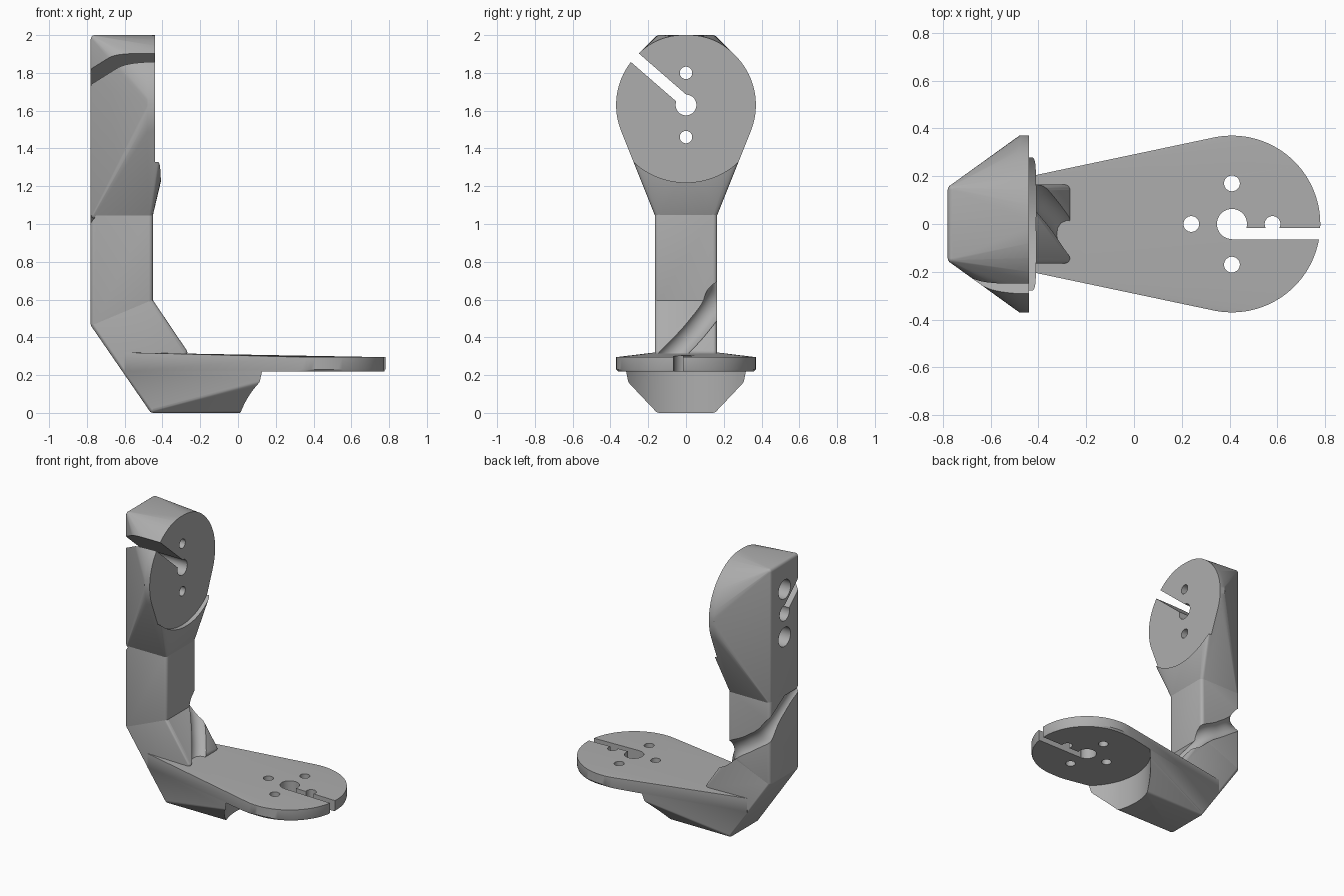
import bpy, bmesh
from math import sin, cos, pi, radians
from mathutils import Vector, Matrix

if "Cube" in bpy.data.objects:
    bpy.data.objects.remove(bpy.data.objects["Cube"])

grey = bpy.data.materials.new("plain_grey")
grey.use_nodes = True
COLOUR = (0.42, 0.42, 0.42, 1)
grey.diffuse_color = COLOUR
grey.node_tree.nodes["Principled BSDF"].inputs["Base Color"].default_value = COLOUR

FILLET = 0.022
HALF = 0.165


def link(bm, name):
    bmesh.ops.recalc_face_normals(bm, faces=bm.faces)
    mesh = bpy.data.meshes.new(name)
    bm.to_mesh(mesh)
    bm.free()
    obj = bpy.data.objects.new(name, mesh)
    bpy.context.collection.objects.link(obj)
    return obj


def rounded(x, z, half=HALF):
    """Small spheres at the mirrored corners; their hull has soft edges."""
    pts = []
    for side in (-1, 1):
        c = Vector((x, side * (half - FILLET), z))
        for i in range(9):
            lat = pi * i / 8
            for j in range(16):
                lon = pi * j / 8
                d = Vector((sin(lat) * cos(lon), sin(lat) * sin(lon), cos(lat)))
                pts.append(c + d * FILLET)
    return pts


def ring(centre, radius, axis, count=96):
    pts = []
    for i in range(count):
        a, b = radius * cos(2 * pi * i / count), radius * sin(2 * pi * i / count)
        pts.append(Vector(centre) + Vector((0, a, b) if axis == "X" else (a, b, 0)))
    return pts


def hull(name, pts):
    bm = bmesh.new()
    for p in pts:
        bm.verts.new(p)
    bmesh.ops.remove_doubles(bm, verts=bm.verts, dist=0.0005)
    bmesh.ops.convex_hull(bm, input=bm.verts)
    bmesh.ops.delete(bm, geom=[v for v in bm.verts if not v.link_faces], context="VERTS")
    bmesh.ops.dissolve_limit(bm, angle_limit=radians(0.3), verts=bm.verts, edges=bm.edges)
    return link(bm, name)


def cyl(centre, radius, depth, axis, segments=48):
    bm = bmesh.new()
    turn = Matrix.Rotation(pi / 2, 4, "Y") if axis == "X" else Matrix.Identity(4)
    bmesh.ops.create_cone(bm, cap_ends=True, segments=segments, radius1=radius,
                          radius2=radius, depth=depth,
                          matrix=Matrix.Translation(centre) @ turn)
    return link(bm, "cutter")


def box(centre, size, angle=0):
    bm = bmesh.new()
    bmesh.ops.create_cube(bm, size=1, matrix=Matrix.Translation(centre)
                          @ Matrix.Rotation(angle, 4, "X") @ Matrix.Diagonal((*size, 1)))
    return link(bm, "cutter")


def tube(path, radius):
    curve = bpy.data.curves.new("groove_path", "CURVE")
    curve.dimensions = "3D"
    curve.bevel_depth = radius
    curve.bevel_resolution = 6
    curve.use_fill_caps = True
    spline = curve.splines.new("BEZIER")
    spline.bezier_points.add(len(path) - 1)
    for point, co in zip(spline.bezier_points, path):
        point.co = co
        point.handle_left_type = point.handle_right_type = "AUTO"
    temp = bpy.data.objects.new("groove_path", curve)
    bpy.context.collection.objects.link(temp)
    graph = bpy.context.evaluated_depsgraph_get()
    bm = bmesh.new()
    bm.from_mesh(temp.evaluated_get(graph).to_mesh())
    bmesh.ops.remove_doubles(bm, verts=bm.verts, dist=0.0001)
    bpy.data.objects.remove(temp)
    return link(bm, "cutter")


def select(obj):
    bpy.ops.object.select_all(action="DESELECT")
    obj.select_set(True)
    bpy.context.view_layer.objects.active = obj


def cut(obj, cutters):
    select(obj)
    for c in cutters:
        c.hide_render = True
        mod = obj.modifiers.new("cut", "BOOLEAN")
        mod.operation = "DIFFERENCE"
        mod.solver = "EXACT"
        mod.object = c
        bpy.ops.object.modifier_apply(modifier=mod.name)
    for c in cutters:
        bpy.data.objects.remove(c)


def finish(obj):
    obj.data.materials.clear()
    obj.data.materials.append(grey)
    select(obj)
    bpy.ops.object.shade_smooth_by_angle(angle=radians(30))


# Shared corner positions of the arm (inset by the fillet)
BACK, FRONT = -0.78 + FILLET, -0.45 - FILLET
joint = rounded(BACK, 1.05) + rounded(FRONT, 1.05)
bend = rounded(BACK, 0.47) + rounded(FRONT, 0.59)
foot = rounded(-0.45, FILLET)

# Upper head: block flaring into a round mounting face
HZ = 1.63
head = hull("upper_head", joint + rounded(BACK, 2 - FILLET)
            + ring((-0.48, 0, HZ), 0.37, "X") + ring((-0.40, 0, HZ), 0.37, "X"))
slot_angle = radians(139)
cuts = [cyl((-0.24, 0, HZ), 0.41, 0.4, "X", 128),
        cyl((-0.6, 0, HZ), 0.055, 1, "X"),
        box((-0.6, 0.3 * cos(slot_angle), HZ + 0.015 + 0.3 * sin(slot_angle)),
            (1, 0.6, 0.062), slot_angle)]
for dz in (-0.17, 0.17):
    cuts += [cyl((-0.6, 0, HZ + dz), 0.033, 1, "X"),
             cyl((-0.74, 0, HZ + dz), 0.068, 0.5, "X")]
cut(head, cuts)

# Column and elbow, with a cable groove winding round them
column = hull("column", joint + bend)
elbow = hull("elbow", bend + foot + rounded(-0.29, 0.32))
groove = [(-0.80, -0.25, 1.12), (-0.82, 0.0, 0.98), (-0.78, 0.165, 0.85),
          (-0.62, 0.20, 0.72), (-0.45, 0.165, 0.61), (-0.34, 0.06, 0.46),
          (-0.25, -0.07, 0.32), (-0.20, -0.15, 0.24)]
for part in (column, elbow):
    cut(part, [tube(groove, 0.065)])

# Base: tapered plate with a rounded end and a keel beneath
BX = 0.41
rear = [Vector((-0.6, s * HALF, z)) for s in (-1, 1) for z in (0.22, 0.32)]
base = hull("base_plate", foot + rear + rounded(0.65, FILLET)
            + ring((BX, 0, 0.23), 0.37, "Z") + ring((BX, 0, 0.295), 0.37, "Z"))
cuts = [cyl((BX, 0, 0.018), 0.425, 0.4, "Z", 128),
        cyl((BX, 0, 0.25), 0.063, 1, "Z"),
        box((BX + 0.3, -0.041, 0.25), (0.6, 0.048, 1))]
for dx, dy in ((0.17, 0), (-0.17, 0), (0, 0.17), (0, -0.17)):
    cuts.append(cyl((BX + dx, dy, 0.25), 0.033, 1, "Z"))
cut(base, cuts)

for part in (head, column, elbow, base):
    finish(part)
